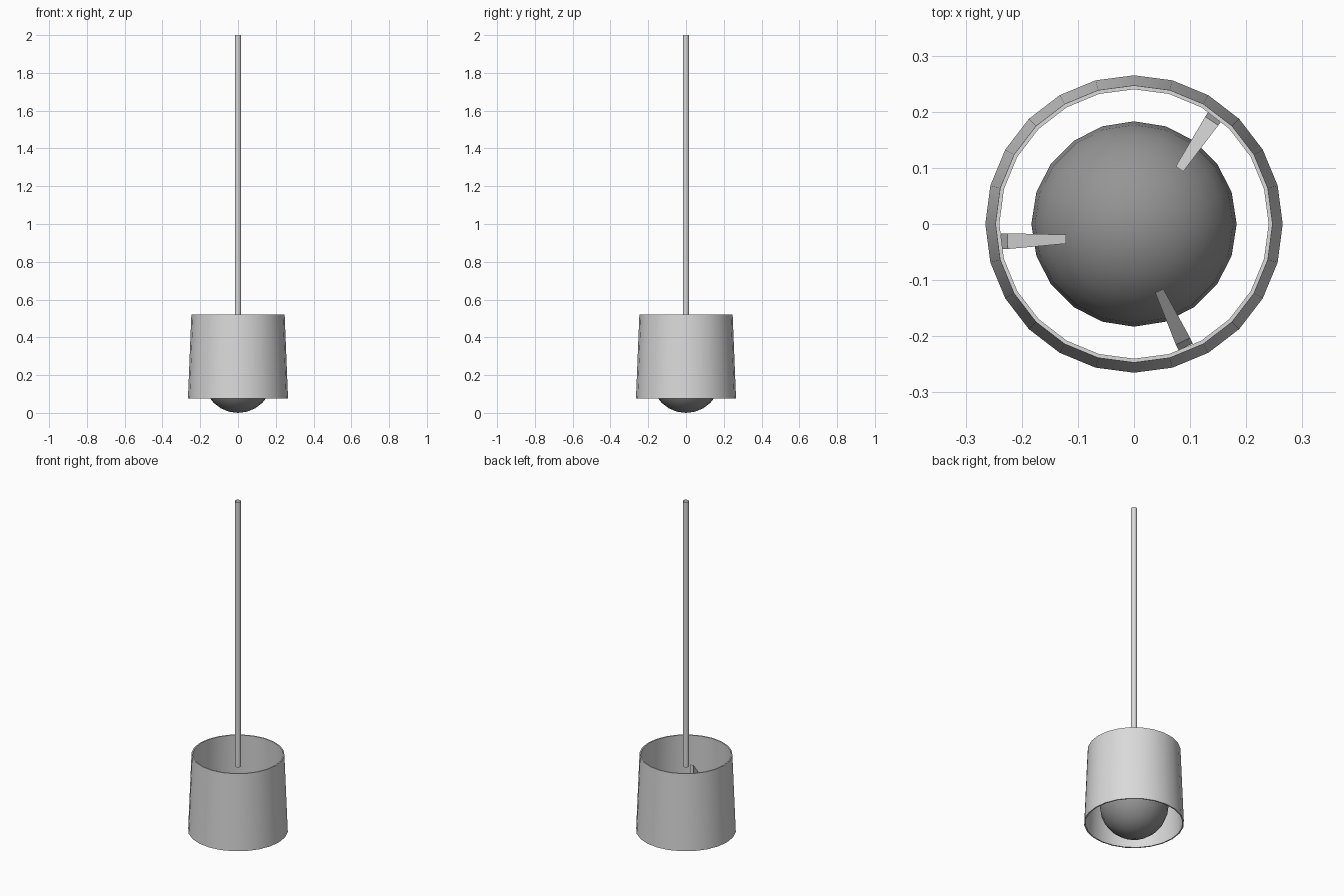
import bpy, bmesh, math
from mathutils import Vector

if "Cube" in bpy.data.objects:
    bpy.data.objects.remove(bpy.data.objects["Cube"])


def material(name, v):
    m = bpy.data.materials.new(name)
    m.diffuse_color = (v, v, v, 1)
    m.use_nodes = True
    m.node_tree.nodes["Principled BSDF"].inputs["Base Color"].default_value = m.diffuse_color
    return m


light = material("light grey", 0.7)
dark = material("dark grey", 0.3)


def finish(bm, name, mat, smooth=True):
    bmesh.ops.recalc_face_normals(bm, faces=bm.faces)
    me = bpy.data.meshes.new(name)
    bm.to_mesh(me)
    bm.free()
    ob = bpy.data.objects.new(name, me)
    bpy.context.collection.objects.link(ob)
    me.materials.append(mat)
    if smooth:
        bpy.ops.object.select_all(action='DESELECT')
        ob.select_set(True)
        bpy.context.view_layer.objects.active = ob
        bpy.ops.object.shade_smooth_by_angle(angle=math.radians(40))
    return ob


def lathe(name, profile, sides, mat, closed):
    """Turn an (r, z) profile around the z axis."""
    bm = bmesh.new()
    rings = []
    for r, z in profile:
        rings.append([bm.verts.new((r * math.cos(math.tau * i / sides),
                                    r * math.sin(math.tau * i / sides), z))
                      for i in range(sides)])
    n = len(rings)
    for k in range(n if closed else n - 1):
        a, b = rings[k], rings[(k + 1) % n]
        for i in range(sides):
            j = (i + 1) % sides
            bm.faces.new((a[i], a[j], b[j], b[i]))
    return finish(bm, name, mat)


# Thin tapered shade, open at both ends
lathe("shade", [(0.265, 0.075), (0.247, 0.52), (0.240, 0.52), (0.258, 0.075)],
      24, light, True)

# Hanging rod, an open tube
lathe("rod", [(0.017, 0.45), (0.017, 2.0)], 12, light, False)

# Globe inside the shade
bm = bmesh.new()
bmesh.ops.create_uvsphere(bm, u_segments=20, v_segments=12, radius=0.183)
bmesh.ops.translate(bm, vec=(0, 0, 0.183), verts=bm.verts)
finish(bm, "globe", dark)


def bracket(name, inner, outer):
    """Sloping wedge from globe to shade, wider at the shade."""
    a, b = Vector(inner), Vector(outer)
    d = b - a
    side = Vector((-d.y, d.x)).normalized()
    # (fraction along, height, half width)
    profile = [(0, 0.325, 0.008), (0, 0.40, 0.008), (0.9, 0.32, 0.014),
               (1, 0.27, 0.014), (1, 0.24, 0.014)]
    bm = bmesh.new()
    loops = []
    for s in (-1, 1):
        loops.append([bm.verts.new((*(a + d * t + side * w * s), z))
                      for t, z, w in profile])
    for lp in loops:
        bm.faces.new(lp)
    n = len(profile)
    for i in range(n):
        j = (i + 1) % n
        bm.faces.new((loops[0][i], loops[0][j], loops[1][j], loops[1][i]))
    finish(bm, name, light, smooth=False)


# Three brackets holding the globe
bracket("bracket_back", (0.081, 0.098), (0.145, 0.193))
bracket("bracket_left", (-0.121, -0.027), (-0.237, -0.031))
bracket("bracket_front", (0.045, -0.119), (0.092, -0.219))
